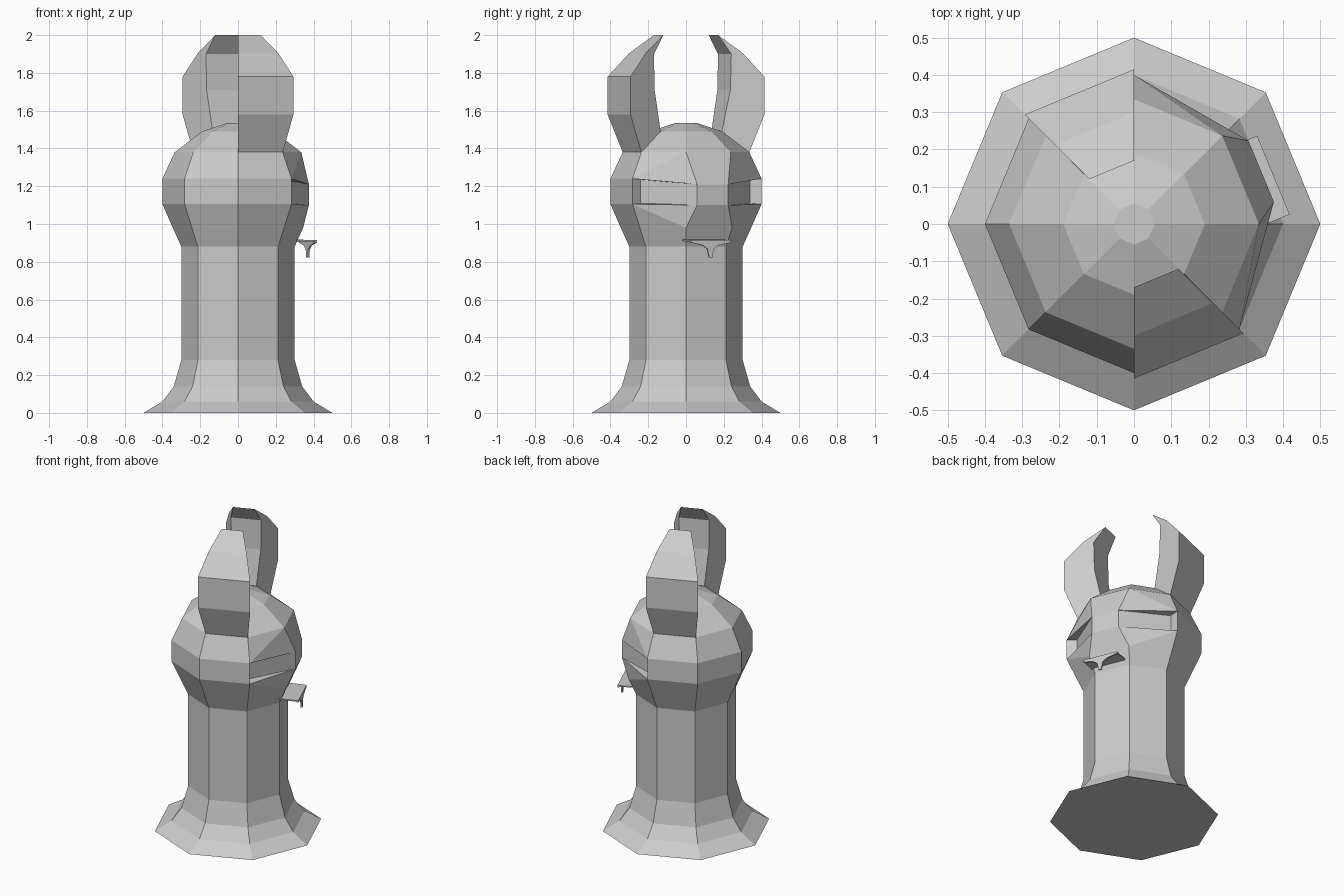
import bpy, bmesh
from math import cos, sin, radians
from mathutils import Matrix, Vector

old = bpy.data.objects.get("Cube")
if old:
    bpy.data.objects.remove(old, do_unlink=True)

stone = bpy.data.materials.new("stone_grey")
stone.use_nodes = True
GREY = (0.6, 0.6, 0.6, 1)
stone.diffuse_color = GREY
stone.node_tree.nodes["Principled BSDF"].inputs["Base Color"].default_value = GREY

# The face looks along local +x; the finished parts are turned by half a facet
TURN = Matrix.Rotation(radians(22.5), 4, 'Z')
SIDES = 8


def polar(angle, r, z):
    a = radians(angle)
    return Vector((r * cos(a), r * sin(a), z))


def finish(name, bm):
    bmesh.ops.recalc_face_normals(bm, faces=bm.faces)
    bm.transform(TURN)
    mesh = bpy.data.meshes.new(name)
    bm.to_mesh(mesh)
    bm.free()
    mesh.materials.append(stone)
    obj = bpy.data.objects.new(name, mesh)
    bpy.context.collection.objects.link(obj)
    return obj


def prism(bm, start, end):
    """Solid between two matching outlines."""
    a = [bm.verts.new(p) for p in start]
    b = [bm.verts.new(p) for p in end]
    bm.faces.new(a)
    bm.faces.new(b[::-1])
    for i in range(len(a)):
        j = (i + 1) % len(a)
        bm.faces.new((a[j], a[i], b[i], b[j]))


# Body and head: octagonal rings, with the front pinched in at eye level
profile = [(0.5, 0), (0.4, 0.06), (0.34, 0.14), (0.3, 0.28), (0.3, 0.88),
           (0.345, 0.98), (0.4, 1.105), (0.4, 1.24), (0.335, 1.38),
           (0.19, 1.49), (0.055, 1.535)]
CHEEK, EYE_LOW, EYE_TOP = 5, 6, 7
FRONT = (0, 1)
bm = bmesh.new()
rings = []
for n, (r, z) in enumerate(profile):
    ring = []
    for k in range(SIDES):
        angle = -22.5 + 45 * k
        if k in FRONT and n in (EYE_LOW, EYE_TOP):
            p = polar(angle * 0.6 if k == 0 else 13.5, 0.38, 1.1 if n == EYE_LOW else 1.21)
        else:
            p = polar(angle, r, z)
        ring.append(bm.verts.new(p))
    rings.append(ring)
bm.faces.new(rings[0][::-1])
bm.faces.new(rings[-1])

eye_facets = {7: (7, 0), 1: (2, 1)}     # facet: (outer column, front column)
for n in range(len(rings) - 1):
    low, top = rings[n], rings[n + 1]
    for k in range(SIDES):
        j = (k + 1) % SIDES
        if k not in eye_facets or n not in (CHEEK, EYE_LOW, EYE_TOP):
            bm.faces.new((low[k], low[j], top[j], top[k]))
            continue
        o, f = eye_facets[k]
        if n == CHEEK:
            bm.faces.new((low[o], low[f], top[o]))
            bm.faces.new((low[f], top[f], top[o]))
        elif n == EYE_TOP:
            bm.faces.new((low[o], low[f], top[f]))
            bm.faces.new((low[o], top[f], top[o]))
        else:
            # Slanted eye slot, deepest at its outer end
            outer_angle = -67.5 if o == 7 else 67.5
            in_low = bm.verts.new(polar(outer_angle, 0.34, 1.11))
            in_top = bm.verts.new(polar(outer_angle, 0.34, 1.235))
            bm.faces.new((in_low, low[f], top[f], in_top))
            bm.faces.new((low[o], in_low, in_top, top[o]))
            bm.faces.new((low[o], low[f], in_low))
            bm.faces.new((top[o], in_top, top[f]))
finish("body_and_head", bm)

# Horns: one facet wide, curving inward to a sharp edge
horn = [(0.335, 1.38), (0.415, 1.58), (0.415, 1.78), (0.3, 1.905),
        (0.17, 2.0), (0.24, 1.9), (0.235, 1.71), (0.19, 1.49)]
for name, side in (("left_horn", 1), ("right_horn", -1)):
    bm = bmesh.new()
    prism(bm, [polar(side * 67.5, r, z) for r, z in horn],
          [polar(side * 112.5, r, z) for r, z in horn])
    finish(name, bm)

# Lip: a ledge under the snout with a hanging drip
MID = -0.022
half = [(0.114, 0.914), (0.114, 0.902), (0.045, 0.887), (0.018, 0.868), (0.009, 0.822)]
skirt = half + [(-y, z) for y, z in reversed(half)]
bm = bmesh.new()
prism(bm, [(0.396, MID + y, z) for y, z in skirt],
      [(0.386, MID + y, z) for y, z in skirt])
ledge = [(0.39, 0.906), (0.39, 0.914), (0.28, 0.918), (0.28, 0.91)]
prism(bm, [(x, MID - 0.114, z) for x, z in ledge],
      [(x, MID + 0.114, z) for x, z in ledge])
finish("lip", bm)
